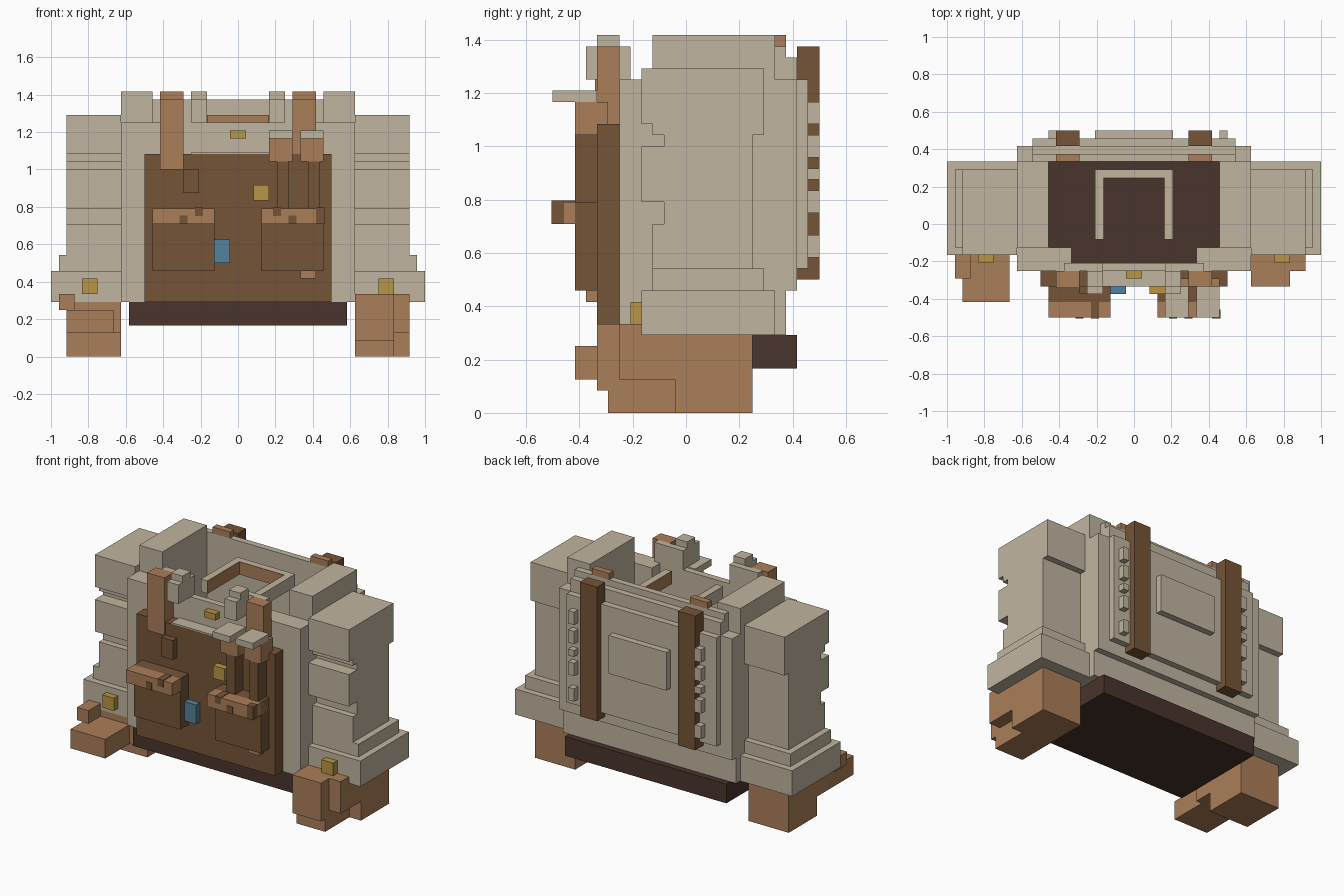
import bpy

if "Cube" in bpy.data.objects:
    bpy.data.objects.remove(bpy.data.objects["Cube"], do_unlink=True)

U = 1 / 24  # one block of the grid


def material(name, color):
    m = bpy.data.materials.new(name)
    m.use_nodes = True
    m.diffuse_color = (*color, 1)
    bsdf = m.node_tree.nodes["Principled BSDF"]
    bsdf.inputs["Base Color"].default_value = (*color, 1)
    bsdf.inputs["Roughness"].default_value = 0.9
    return m


STONE = material("pale stone", (.53, .46, .35))
TAN = material("light leather", (.41, .21, .10))
BROWN = material("brown leather", (.18, .09, .04))
DARK = material("dark base", (.067, .033, .025))
GOLD = material("gold", (.49, .30, .06))
BLUE = material("blue", (.09, .22, .33))


def box(name, mat, x, y, z):
    """Block between grid limits given as (low, high) pairs."""
    bpy.ops.mesh.primitive_cube_add(size=1)
    o = bpy.context.object
    o.name = name
    spans = (x, y, z)
    for v in o.data.vertices:
        v.co = [(s[1] if c > 0 else s[0]) * U for c, s in zip(v.co, spans)]
    o.data.materials.append(mat)
    return o


def pair(name, mat, x, y, z):
    """Block and its mirror image."""
    box(name + "_left", mat, x, y, z)
    box(name + "_right", mat, (-x[1], -x[0]), y, z)


# Base and hollow body
box("base", DARK, (-14, 14), (-6, 10), (4, 7))
box("front_wall", STONE, (-15, 15), (-6, -5), (7, 30))
pair("front_corner", STONE, (8, 15), (-5, -3), (7, 30))
pair("shoulder", STONE, (11, 15), (-3, 8), (7, 34))
box("back_foot", STONE, (-15, 15), (8, 9), (7, 11))
box("back_wall", STONE, (-15, 15), (8, 10), (11, 30))
box("back_wall_top", STONE, (-13, 13), (8, 9), (30, 33))
box("back_rail", STONE, (-13, 13), (9, 10), (30, 32))
box("back_plate", STONE, (-13, 13), (10, 11), (13, 30))

# Side pillars with front grooves: front, back, bottom, top, outer
for f, b, z0, z1, out in (
        (-4, 8, 7, 11, 24), (-3, 7, 11, 13, 23), (-3, 6, 13, 17, 22),
        (-2, 6, 17, 19, 22), (-4, 6, 19, 24, 22), (-2, 6, 24, 25, 22),
        (-3, 7, 25, 26, 22), (-4, 7, 26, 31, 22)):
    pair("pillar", STONE, (15, out), (f, b), (z0, z1))

# Back straps, clasps and plate
pair("back_strap", BROWN, (7, 10), (10, 12), (12, 33))
pair("strap_tab", TAN, (7, 10), (8, 9), (33, 34))
for z0, z1 in ((26, 28), (23, 25), (21, 22), (18, 20), (14, 16)):
    box("clasp_left", STONE, (11, 12), (11, 12), (z0, z1))
    box("clasp_right", STONE, (-11, -10), (11, 12), (z0, z1))
box("back_badge", STONE, (-5, 5), (11, 12), (20, 26))

# Inner frame with leather lining
pair("frame_arm", STONE, (4, 5), (-2, 7), (29, 31))
box("frame_bar", STONE, (-4, 4), (6, 7), (29, 31))
pair("arm_lining", TAN, (3.85, 4), (-2, 6), (29, 31))
box("bar_lining", TAN, (-4, 4), (5.85, 6), (29, 31))

# Front panel, collar and straps
box("front_panel", BROWN, (-12, 12), (-8, -6), (7, 26))
box("panel_cap", STONE, (-6, 6), (-8, -6), (26, 26.2))
pair("collar_post", STONE, (4, 6), (-8, -6), (30, 34))
pair("collar_front", STONE, (4, 6), (-9, -8), (30, 33))
pair("collar_rear", STONE, (4, 9), (-6, -5), (30, 33))
box("front_strap_right", TAN, (-10, -7), (-8.2, -6), (24, 33))
box("front_strap_left", TAN, (7, 10), (-8, -6), (25, 33))

# Pouches with flaps
pair("pouch", BROWN, (3, 11), (-10, -8), (11, 19))
pair("pouch_flap", TAN, (3, 11), (-12, -8), (17, 19))
for side in (-1, 1):
    for a, z in ((5, 18), (7, 17)):
        x0 = side * a - .5
        box("flap_patch", BROWN, (x0, x0 + 1), (-12.1, -10), (z, z + 1.1))
box("flap_corner", BROWN, (10, 11.1), (-12.1, -11), (17, 19.1))
box("pouch_tag", TAN, (8, 10), (-9, -8), (10, 11))

# Holders on the left of the front
for x0 in (4, 8):
    box("holder", TAN, (x0, x0 + 3), (-10, -7), (25, 28))
    box("holder_lid", STONE, (x0, x0 + 3), (-12, -8), (28, 29))
    box("holder_strap", BROWN, (x0 + 1, x0 + 2.5), (-10, -8), (19, 25))

# Small fittings
box("blue_vial", BLUE, (-3, -1), (-9, -8), (12, 15))
box("panel_stud", GOLD, (2, 4), (-9, -8), (20, 22))
box("collar_stud", GOLD, (-1, 1), (-7, -6), (28, 29))
box("panel_block", BROWN, (-7, -5), (-9, -8), (21, 24))
pair("foot_stud", GOLD, (18, 20), (-5, -4), (8, 10))

# Feet
pair("foot_heel", TAN, (15, 22), (-1, 6), (0, 7))
box("right_instep", TAN, (-22, -15), (-4, -1), (3, 7))
box("right_toe", TAN, (-22, -16), (-10, -4), (3, 6))
box("right_knob", TAN, (-23, -21), (-7, -4), (6, 8))
box("left_instep", TAN, (15, 22), (-6, -1), (3, 7))
box("left_sole", TAN, (15, 20), (-7, -1), (0, 3))
box("left_toe", TAN, (15, 20), (-8, -4), (2, 8))
box("left_knob", TAN, (20, 22), (-6, -4), (7, 8))
